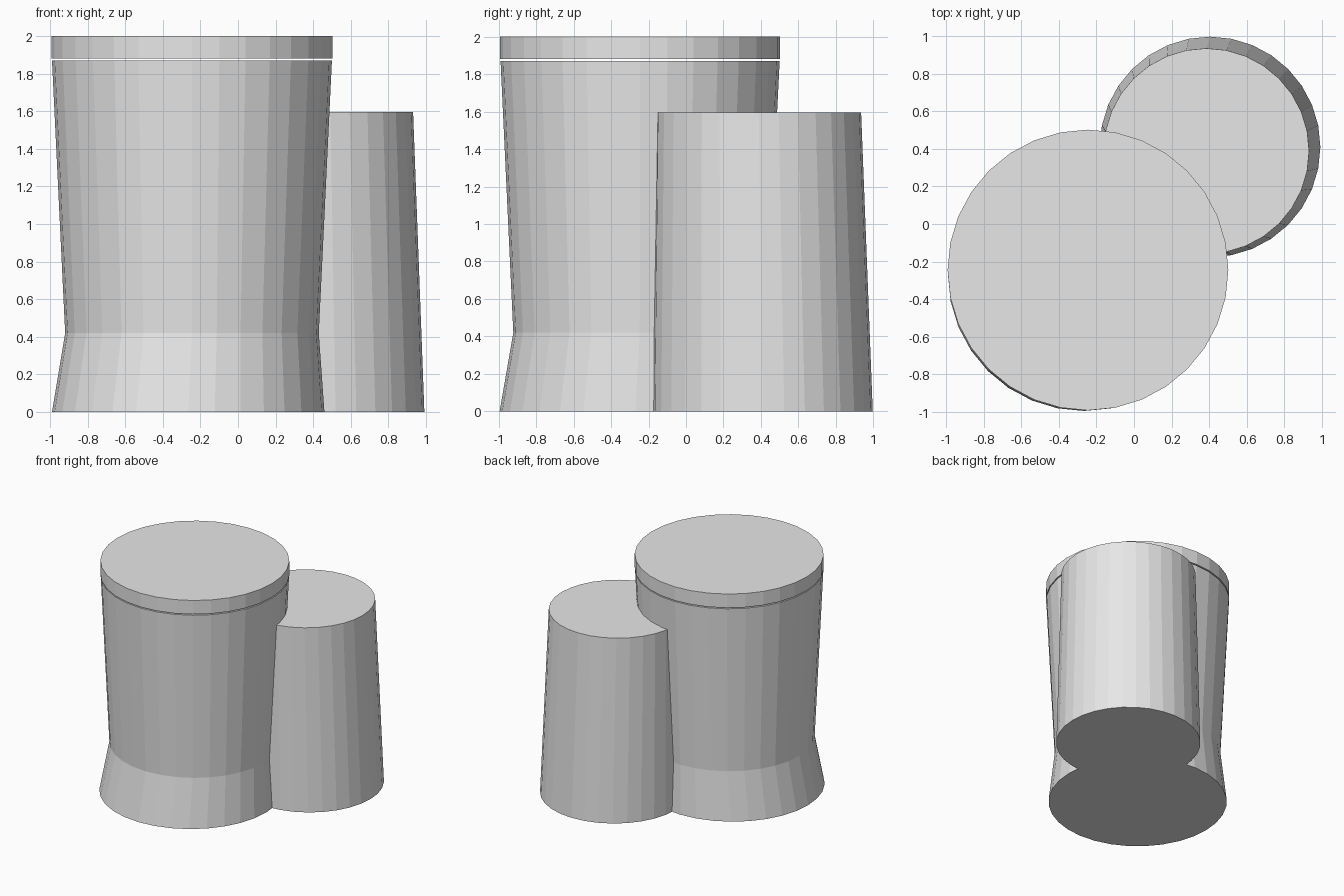
import bpy
import bmesh
from math import cos, sin, tau

cube = bpy.data.objects.get("Cube")
if cube:
    bpy.data.objects.remove(cube, do_unlink=True)

SIDES = 32

grey = bpy.data.materials.new("plain_grey")
grey.use_nodes = True
COLOUR = (0.8, 0.8, 0.8, 1)
grey.diffuse_color = COLOUR
grey.node_tree.nodes["Principled BSDF"].inputs["Base Color"].default_value = COLOUR


def lofted_drum(name, sections):
    """Closed flat-shaded drum through circles given as (x, y, z, radius)."""
    bm = bmesh.new()
    rings = [[bm.verts.new((x + r * cos(tau * i / SIDES), y + r * sin(tau * i / SIDES), z))
              for i in range(SIDES)] for x, y, z, r in sections]
    for low, high in zip(rings, rings[1:]):
        for i in range(SIDES):
            j = (i + 1) % SIDES
            bm.faces.new((low[i], low[j], high[j], high[i]))
    bm.faces.new(rings[0][::-1])
    bm.faces.new(rings[-1])
    mesh = bpy.data.meshes.new(name)
    bm.to_mesh(mesh)
    bm.free()
    mesh.materials.append(grey)
    obj = bpy.data.objects.new(name, mesh)
    bpy.context.collection.objects.link(obj)
    return obj


# Large drum with a flared foot and a narrow waist
lofted_drum("large_drum", [(-0.265, -0.27, 0, 0.725),
                           (-0.245, -0.247, 0.42, 0.675),
                           (-0.245, -0.245, 1.87, 0.745)])

# Lid floating just above the large drum
lofted_drum("lid", [(-0.245, -0.245, 1.88, 0.747),
                    (-0.245, -0.245, 2, 0.747)])

# Shorter tapered drum behind it
lofted_drum("small_drum", [(0.405, 0.41, 0, 0.587),
                           (0.385, 0.388, 1.595, 0.547)])
